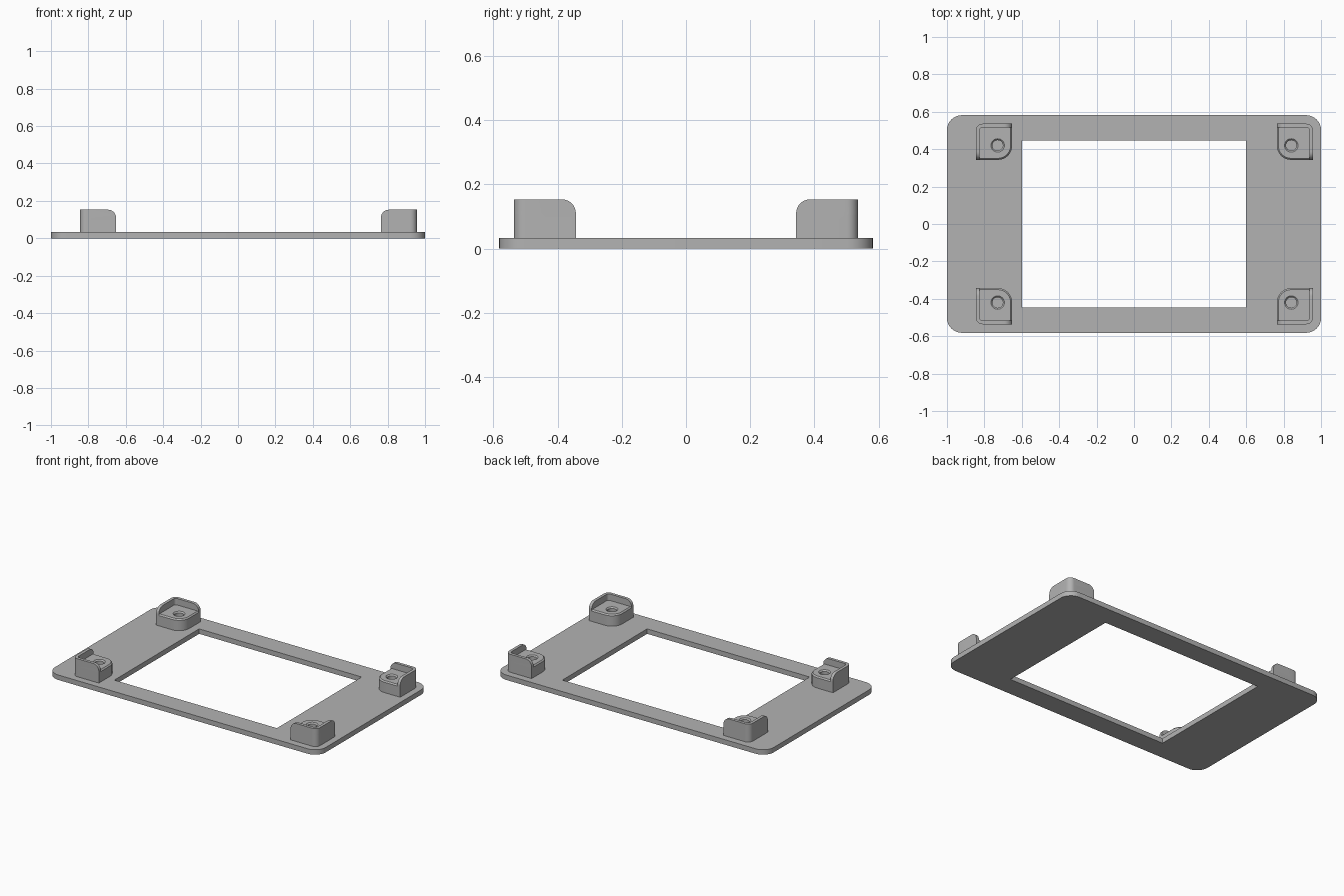
import bpy, bmesh, math
from mathutils import Matrix, Vector

if "Cube" in bpy.data.objects:
    bpy.data.objects.remove(bpy.data.objects["Cube"])

grey = bpy.data.materials.new("plain_grey")
grey.use_nodes = True
grey.diffuse_color = (0.45, 0.45, 0.45, 1)
grey.node_tree.nodes["Principled BSDF"].inputs["Base Color"].default_value = (0.45, 0.45, 0.45, 1)

PLATE_TOP, SHELF, TOP = 0.033, 0.11, 0.153
W, WALL = 0.193, 0.02
HOLE = 0.077


def rounded(x0, y0, x1, y1, radii, seg=8):
    """Rectangle outline; radii start at (x0, y0) and run anticlockwise."""
    corners = [(x0, y0, 1, 1), (x1, y0, -1, 1), (x1, y1, -1, -1), (x0, y1, 1, -1)]
    pts = []
    for i, ((x, y, sx, sy), r) in enumerate(zip(corners, radii)):
        if r == 0:
            pts.append((x, y))
            continue
        for k in range(seg + 1):
            a = math.pi + (i + k / seg) * math.pi / 2
            pts.append((x + sx * r + r * math.cos(a), y + sy * r + r * math.sin(a)))
    return pts


def circle(r, n=32):
    return [(HOLE + r * math.cos(k * math.tau / n), HOLE + r * math.sin(k * math.tau / n))
            for k in range(n)]


def loft(name, layers, place=lambda a, b, h: (a, b, h)):
    """Solid through matching outlines, each given as (outline, height)."""
    bm = bmesh.new()
    rings = [[bm.verts.new(place(a, b, h)) for a, b in pts] for pts, h in layers]
    n = len(rings[0])
    for low, high in zip(rings, rings[1:]):
        for i in range(n):
            j = (i + 1) % n
            bm.faces.new((low[i], low[j], high[j], high[i]))
    bm.faces.new(rings[0][::-1])
    bm.faces.new(rings[-1])
    bmesh.ops.recalc_face_normals(bm, faces=bm.faces)
    mesh = bpy.data.meshes.new(name)
    bm.to_mesh(mesh)
    bm.free()
    mesh.materials.append(grey)
    ob = bpy.data.objects.new(name, mesh)
    bpy.context.collection.objects.link(ob)
    return ob


def combine(ob, steps):
    """Apply boolean steps and drop the helper solids."""
    for operation, helper in steps:
        mod = ob.modifiers.new(operation, "BOOLEAN")
        mod.operation, mod.object, mod.solver = operation, helper, "EXACT"
    bpy.context.view_layer.update()
    mesh = bpy.data.meshes.new_from_object(ob.evaluated_get(bpy.context.evaluated_depsgraph_get()))
    ob.modifiers.clear()
    ob.data = mesh
    mesh.materials.clear()
    mesh.materials.append(grey)
    for _, helper in steps:
        bpy.data.objects.remove(helper)


def smooth(ob):
    bpy.ops.object.select_all(action="DESELECT")
    ob.select_set(True)
    bpy.context.view_layer.objects.active = ob
    bpy.ops.object.shade_smooth_by_angle(angle=math.radians(30))


# Base frame with rectangular opening
outline = rounded(-1, -0.582, 1, 0.582, [0.08] * 4)
frame = loft("base_frame", [(outline, 0), (outline, PLATE_TOP)])
opening = rounded(-0.6, -0.447, 0.6, 0.447, [0] * 4)
combine(frame, [("DIFFERENCE", loft("opening_cutter", [(opening, -0.1), (opening, 0.1)]))])
smooth(frame)

# Corner post: two outer walls with rounded ends
foot = PLATE_TOP - 0.003
radii = [0.075, 0, 0.035, 0]
block = rounded(0, 0, W, W, radii)
wall = loft("corner_post", [(block, foot), (block, TOP)])
pocket = rounded(-0.1, -0.1, W - WALL, W - WALL, [0, 0, 0.015, 0])
side = rounded(0, 0, 0.3, TOP, [0, 0, 0, TOP - SHELF])
side_u = loft("side_u", [(side, -0.1), (side, 0.3)], lambda a, b, h: (a, h, b))
side_v = loft("side_v", [(side, -0.1), (side, 0.3)], lambda a, b, h: (h, a, b))

# Shelf with softened inner edge and a blind screw hole
e = 0.008
lip = rounded(e, e, W, W, [0.075 - e, 0, 0.035, 0])
shelf = loft("shelf", [(block, foot), (block, SHELF - e), (lip, SHELF)])
hole = loft("hole_cutter", [(circle(0.028), PLATE_TOP + 0.002), (circle(0.028), SHELF - 0.008),
                            (circle(0.036), SHELF), (circle(0.036), TOP + 0.1)])
combine(wall, [("DIFFERENCE", loft("pocket", [(pocket, 0), (pocket, 0.3)])),
               ("INTERSECT", side_u), ("INTERSECT", side_v),
               ("UNION", shelf), ("DIFFERENCE", hole)])

# Four mirrored posts
master = wall.data
bpy.data.objects.remove(wall)
for sx, x, side_name in ((1, 0.764, "left"), (-1, -0.652, "right")):
    for sy, end in ((-1, "front"), (1, "back")):
        mesh = master.copy()
        mesh.transform(Matrix.Translation(Vector((x, sy * 0.343, 0)))
                       @ Matrix.Diagonal((sx, sy, 1, 1)))
        if sx * sy < 0:
            mesh.flip_normals()
        post = bpy.data.objects.new(f"{end}_{side_name}_post", mesh)
        bpy.context.collection.objects.link(post)
        smooth(post)
